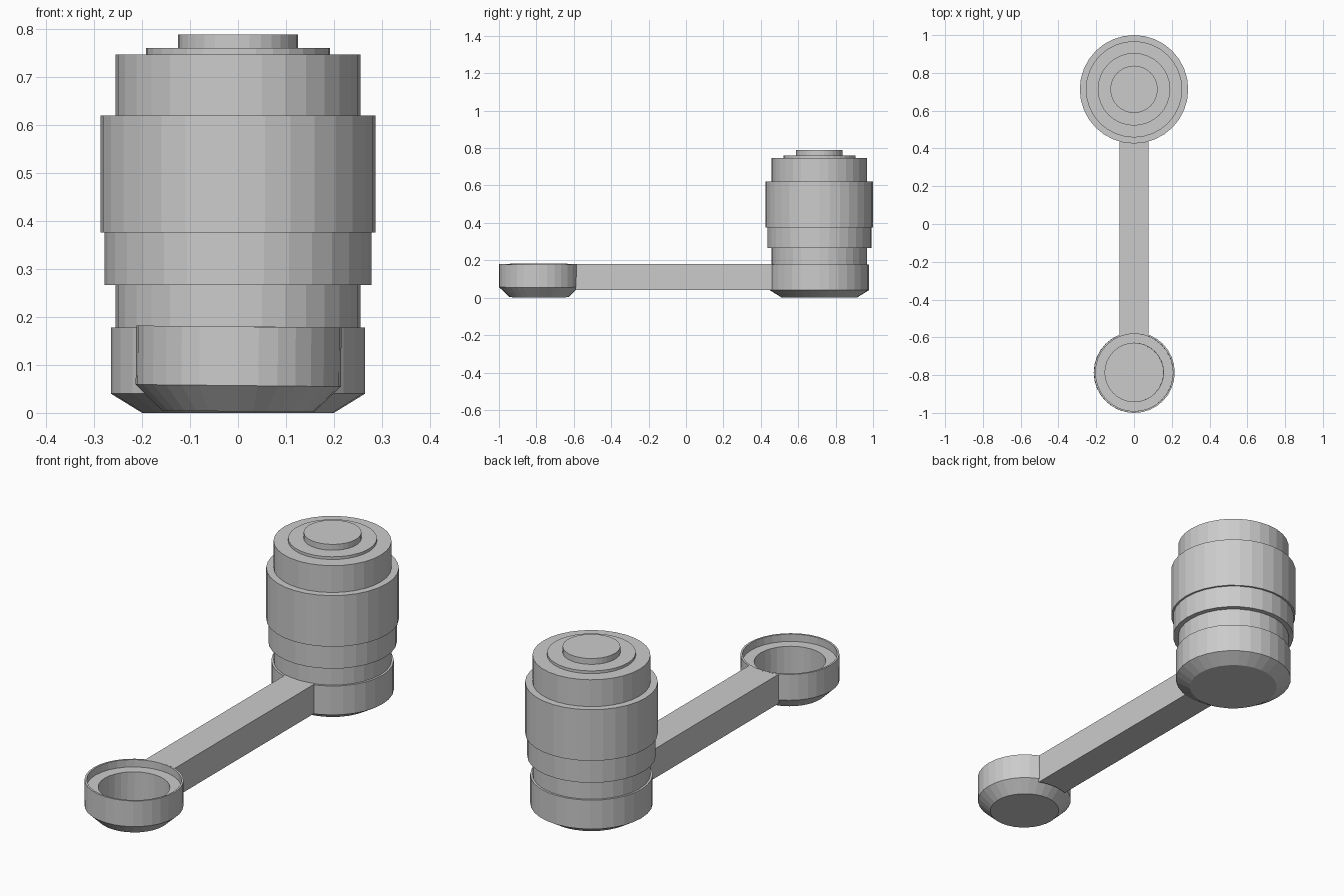
import bpy, bmesh, math

if "Cube" in bpy.data.objects:
    bpy.data.objects.remove(bpy.data.objects["Cube"])

SIDES = 32


def mesh_object(name, bm):
    bmesh.ops.recalc_face_normals(bm, faces=bm.faces)
    mesh = bpy.data.meshes.new(name)
    bm.to_mesh(mesh)
    bm.free()
    obj = bpy.data.objects.new(name, mesh)
    bpy.context.collection.objects.link(obj)
    return obj


def lathe(name, profile, location):
    """Spin a list of (radius, z) points; both ends are capped flat."""
    bm = bmesh.new()
    rings = []
    for r, z in profile:
        rings.append([bm.verts.new((r * math.cos(2 * math.pi * i / SIDES),
                                    r * math.sin(2 * math.pi * i / SIDES), z))
                      for i in range(SIDES)])
    for low, high in zip(rings, rings[1:]):
        for i in range(SIDES):
            j = (i + 1) % SIDES
            bm.faces.new((low[i], low[j], high[j], high[i]))
    bm.faces.new(rings[0])
    bm.faces.new(rings[-1])
    obj = mesh_object(name, bm)
    obj.location = location
    return obj


# Stepped handle knob with chamfered foot
knob_y = 0.713
lathe("knob", [(0.2, 0), (0.265, 0.04), (0.265, 0.178), (0.255, 0.178),
               (0.255, 0.267), (0.278, 0.267), (0.278, 0.376), (0.287, 0.376),
               (0.287, 0.62), (0.255, 0.62), (0.255, 0.748), (0.192, 0.748),
               (0.192, 0.761), (0.125, 0.761), (0.125, 0.789)], (0, knob_y, 0))

# Socket cup with thin lip, ledge and deep bore, leaning very slightly
cup_y, cup_r = -0.786, 0.214
cup = lathe("socket_cup", [(0.158, 0.003), (cup_r, 0.057), (cup_r, 0.18),
                           (0.205, 0.18), (0.205, 0.145), (0.155, 0.145),
                           (0.155, 0.006)], (0, cup_y, 0))
cup.rotation_euler.y = 0.01

# Crank arm whose end is scooped to follow the cup wall
half = 0.078
outline = [(half, knob_y - 0.245), (-half, knob_y - 0.245)]
for k in range(7):
    x = -half + 2 * half * k / 6
    outline.append((x, cup_y + math.sqrt(0.21 ** 2 - x * x)))
bm = bmesh.new()
base = bm.faces.new([bm.verts.new((x, y, 0.04)) for x, y in outline])
top = bmesh.ops.extrude_face_region(bm, geom=[base], use_keep_orig=True)
bmesh.ops.translate(bm, vec=(0, 0, 0.14),
                    verts=[v for v in top["geom"] if isinstance(v, bmesh.types.BMVert)])
mesh_object("crank_arm", bm)
